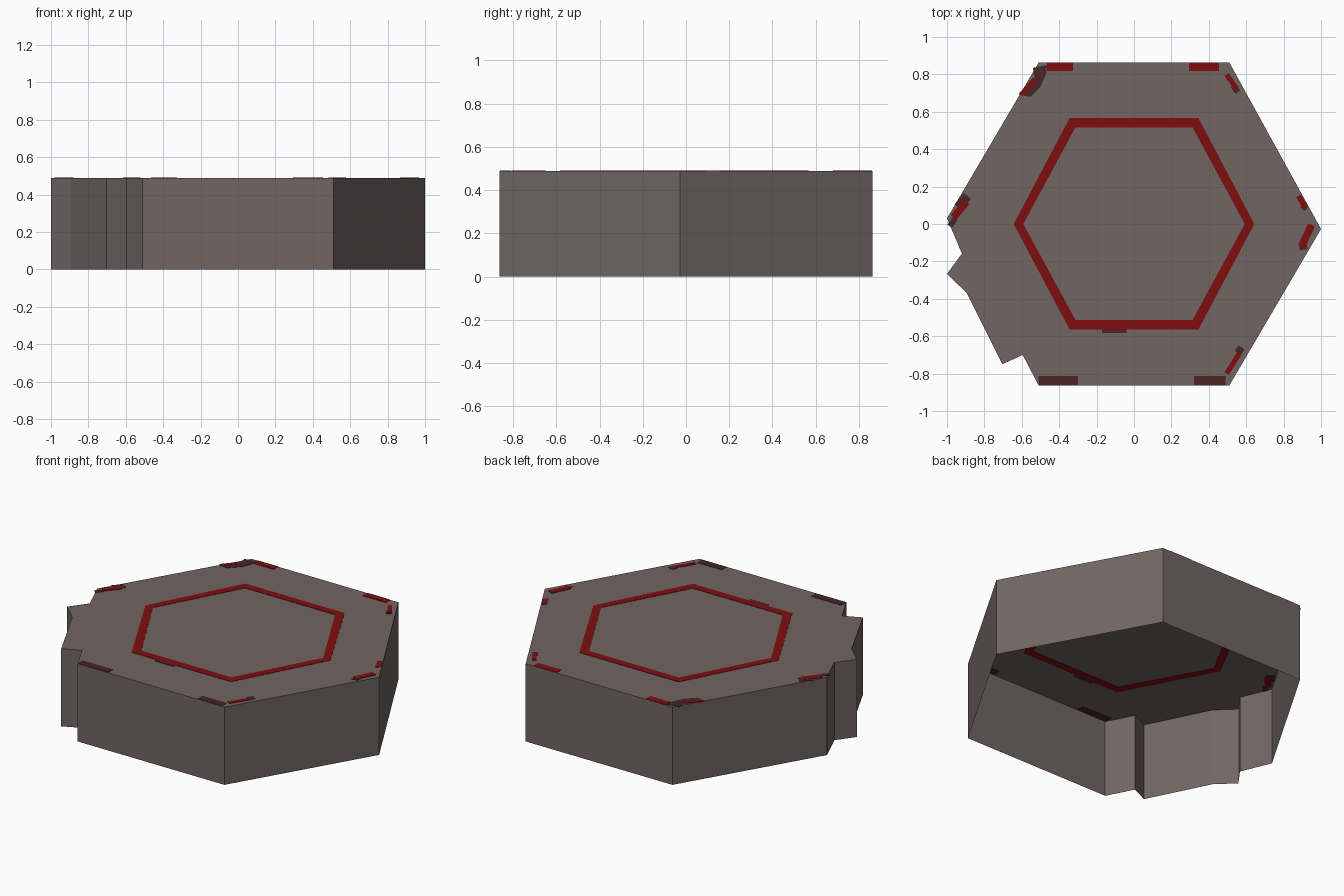
import bpy, bmesh, math
from mathutils import Vector

if "Cube" in bpy.data.objects:
    bpy.data.objects.remove(bpy.data.objects["Cube"])

HEIGHT = 0.488


def material(name, rgb):
    m = bpy.data.materials.new(name)
    m.diffuse_color = (*rgb, 1)
    m.use_nodes = True
    m.node_tree.nodes["Principled BSDF"].inputs["Base Color"].default_value = m.diffuse_color
    return m


STONE = material("warm grey stone", (0.165, 0.133, 0.126))
RED = material("bright red paint", (0.215, 0.004, 0.005))
DARK = material("worn dark red paint", (0.067, 0.018, 0.018))


def finish(name, bm, mat):
    mesh = bpy.data.meshes.new(name)
    bm.to_mesh(mesh)
    bm.free()
    mesh.materials.append(mat)
    ob = bpy.data.objects.new(name, mesh)
    bpy.context.collection.objects.link(ob)
    return ob


def plates(name, polygons, mat, lift=0.0):
    """Thin painted plates passing through the top sheet, seen on both sides."""
    bm = bmesh.new()
    t = 0.002 + lift
    for poly in polygons:
        low = [bm.verts.new((x, y, HEIGHT - t)) for x, y in poly]
        top = [bm.verts.new((x, y, HEIGHT + t)) for x, y in poly]
        bm.faces.new(low[::-1])
        bm.faces.new(top)
        for i in range(len(poly)):
            j = (i + 1) % len(poly)
            bm.faces.new((low[i], low[j], top[j], top[i]))
    bmesh.ops.recalc_face_normals(bm, faces=bm.faces)
    return finish(name, bm, mat)


def box(x0, y0, x1, y1):
    return [(x0, y0), (x1, y0), (x1, y1), (x0, y1)]


def strip(x0, y0, x1, y1, width):
    a, b = Vector((x0, y0)), Vector((x1, y1))
    d = (b - a).normalized() * width / 2
    n = Vector((-d.y, d.x))
    return [tuple(p) for p in (a - n, b - n, b + n, a + n)]


# Slab: top sheet and side walls, open underneath, chipped front left side
outline = [(0.51, 0.863), (-0.51, 0.863), (-1, 0.03), (-0.92, -0.158),
           (-1, -0.267), (-0.893, -0.37), (-0.704, -0.75), (-0.595, -0.70),
           (-0.51, -0.863), (0.51, -0.863), (1, -0.027)]
bm = bmesh.new()
low = [bm.verts.new((x, y, 0)) for x, y in outline]
top = [bm.verts.new((x, y, HEIGHT)) for x, y in outline]
bm.faces.new(top)
for i in range(len(outline)):
    j = (i + 1) % len(outline)
    bm.faces.new((low[i], low[j], top[j], top[i]))
finish("hexagonal_slab", bm, STONE)

# Painted hexagon ring
outer = [(0.643, 0), (0.345, 0.566), (-0.345, 0.566),
         (-0.643, 0), (-0.345, -0.563), (0.345, -0.563)]
inner = [(0.592, 0), (0.313, 0.517), (-0.313, 0.517),
         (-0.592, 0), (-0.313, -0.513), (0.313, -0.513)]
plates("hexagon_ring", [[outer[i], outer[(i + 1) % 6], inner[(i + 1) % 6], inner[i]]
                        for i in range(6)], RED)

# Bright corner marks
plates("bright_corner_marks", [
    box(-0.465, 0.817, -0.325, 0.861),
    box(0.295, 0.817, 0.455, 0.861),
    strip(-0.605, 0.69, -0.53, 0.775, 0.025),
    strip(0.495, 0.80, 0.55, 0.72, 0.027),
    strip(-0.965, 0.035, -0.895, 0.12, 0.04),
    strip(0.88, 0.15, 0.915, 0.09, 0.03),
    strip(0.895, -0.12, 0.95, -0.005, 0.04),
    strip(0.495, -0.80, 0.565, -0.69, 0.028)], RED, 0.001)

# Worn dark corner marks
plates("worn_corner_marks", [
    [(-0.54, 0.835), (-0.465, 0.85), (-0.47, 0.80), (-0.50, 0.735),
     (-0.555, 0.68), (-0.615, 0.69), (-0.60, 0.715), (-0.565, 0.715),
     (-0.53, 0.775)],
    box(-0.51, -0.860, -0.30, -0.812),
    box(0.32, -0.860, 0.49, -0.812),
    strip(-0.94, 0.09, -0.89, 0.15, 0.05),
    strip(-0.985, -0.012, -0.955, 0.03, 0.03),
    strip(0.53, 0.74, 0.555, 0.705, 0.03),
    strip(0.555, -0.69, 0.575, -0.66, 0.04),
    strip(0.885, -0.125, 0.925, -0.12, 0.03),
    strip(0.90, 0.10, 0.92, 0.08, 0.03),
    box(-0.17, -0.583, -0.04, -0.560)], DARK)
